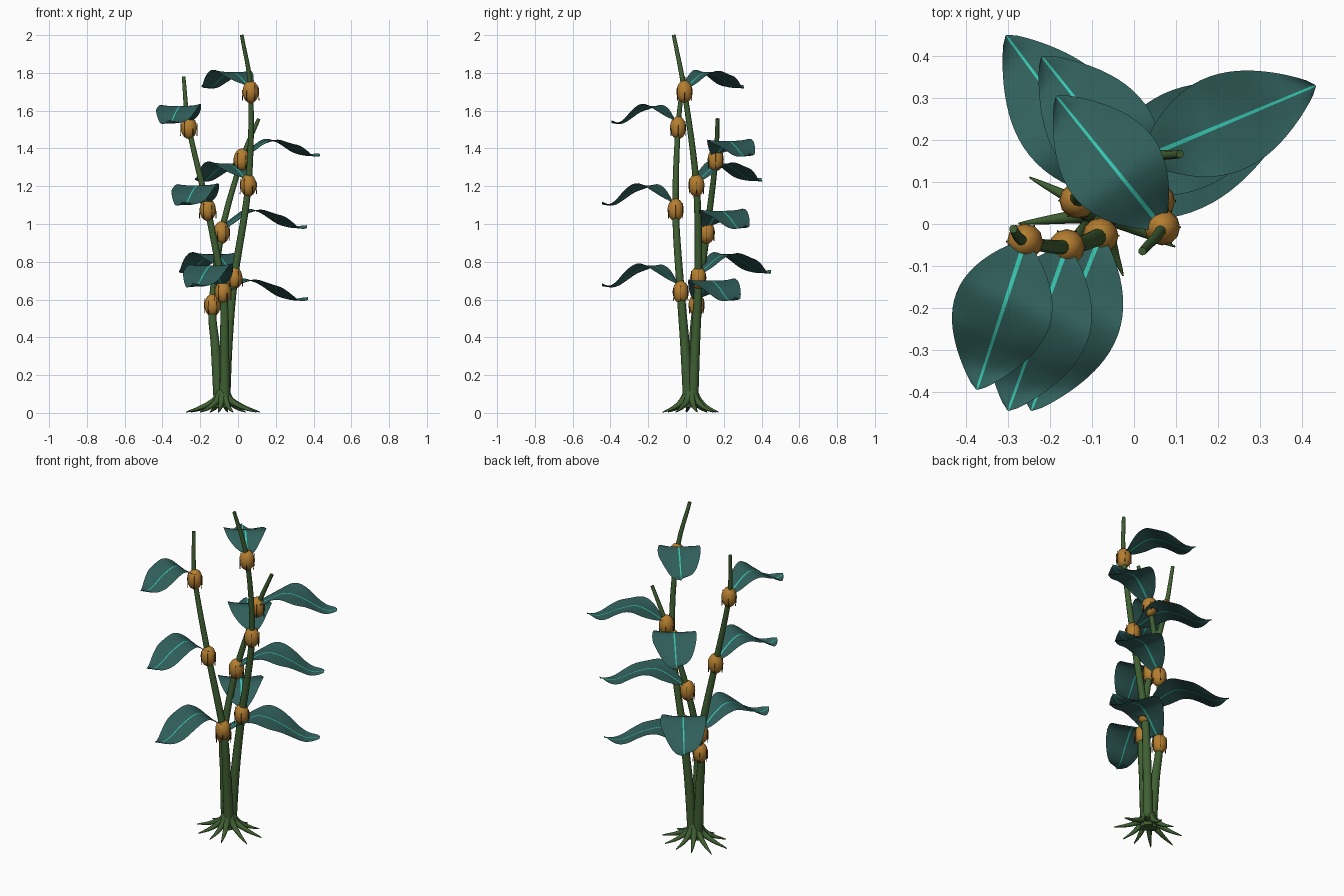
import bpy, bmesh, math
from mathutils import Vector

if "Cube" in bpy.data.objects:
    bpy.data.objects.remove(bpy.data.objects["Cube"])


def mat(name, rgb):
    m = bpy.data.materials.new(name)
    m.diffuse_color = (*rgb, 1)
    m.use_nodes = True
    m.node_tree.nodes["Principled BSDF"].inputs["Base Color"].default_value = m.diffuse_color
    return m


GREEN = mat("stem green", (0.05, 0.115, 0.032))
TEAL = mat("leaf teal", (0.03, 0.115, 0.105))
MINT = mat("vein mint", (0.04, 0.56, 0.43))
OCHRE = mat("bulb ochre", (0.46, 0.21, 0.03))
BROWN = mat("husk brown", (0.10, 0.06, 0.02))


def finish(name, bm, mats, angle=50):
    me = bpy.data.meshes.new(name)
    bm.to_mesh(me)
    bm.free()
    for m in mats:
        me.materials.append(m)
    ob = bpy.data.objects.new(name, me)
    bpy.context.collection.objects.link(ob)
    bpy.ops.object.select_all(action='DESELECT')
    ob.select_set(True)
    bpy.context.view_layer.objects.active = ob
    bpy.ops.object.shade_smooth_by_angle(angle=math.radians(angle))
    return ob


def spline(pts, steps):
    """Catmull-Rom through points given as tuples."""
    p = [Vector(q) for q in pts]
    p = [2 * p[0] - p[1]] + p + [2 * p[-1] - p[-2]]
    out = []
    for i in range(1, len(p) - 2):
        a, b, c, d = p[i - 1:i + 3]
        for k in range(steps):
            t = k / steps
            out.append(0.5 * (2 * b + (c - a) * t + (2 * a - 5 * b + 4 * c - d) * t * t
                              + (3 * b - a - 3 * c + d) * t ** 3))
    return out + [p[-2]]


def tube(bm, path, radius, sides=10):
    """Sweep rings along a path; radius is a function of 0..1."""
    rings = []
    n = len(path)
    for i, c in enumerate(path):
        d = (path[min(i + 1, n - 1)] - path[max(i - 1, 0)]).normalized()
        u = d.cross(Vector((0.3, 1, 0.1))).normalized()
        v = d.cross(u)
        r = radius(i / (n - 1))
        rings.append([bm.verts.new(c + r * (math.cos(a) * u + math.sin(a) * v))
                      for a in (2 * math.pi * k / sides for k in range(sides))])
    for a, b in zip(rings, rings[1:]):
        for k in range(sides):
            j = (k + 1) % sides
            bm.faces.new((a[k], a[j], b[j], b[k]))
    bm.faces.new(rings[0][::-1])
    bm.faces.new(rings[-1])
    bmesh.ops.recalc_face_normals(bm, faces=bm.faces)


def stem(name, pts):
    bm = bmesh.new()
    tube(bm, spline(pts, 6), lambda t: 0.029 - 0.019 * t)
    finish(name, bm, [GREEN])


# arch of a leaf: (position along leaf, share of its peak height)
ARCH = spline([(0, .2, 0), (.1, .42, 0), (.25, .82, 0), (.4, 1, 0), (.6, .72, 0),
               (.75, .38, 0), (.87, .2, 0), (1, .27, 0)], 4)


def leaf(name, node, tip, peak, width):
    node = Vector(node)
    run = Vector((tip[0] - node.x, tip[1] - node.y, 0))
    side = Vector((-run.y, run.x, 0)).normalized()
    bm = bmesh.new()
    cols = [-1, -.75, -.5, -.25, 0, 0, .25, .5, .75, 1]
    rows = []
    for q in ARCH:
        t = q.x
        w = 0.004 + width * math.sin(math.pi * min(t, 1) ** 0.92) ** 0.85 if t < 1 else 0.002
        vein = min(0.0045 * (1.2 - 0.6 * t), w * 0.5)
        row = []
        for k, s in enumerate(cols):
            off = s * w if s else (-vein if k == 4 else vein)
            curl = s * s * (0.008 * math.sin(math.pi * t) + 0.008 * math.sin(t * 13 + 1.5 * s))
            row.append(bm.verts.new(node + run * t + side * off
                                    + Vector((0, 0, peak * q.y + curl))))
        rows.append(row)
    for a, b in zip(rows, rows[1:]):
        for k in range(len(cols) - 1):
            f = bm.faces.new((a[k], b[k], b[k + 1], a[k + 1]))
            f.material_index = 1 if k == 4 else 0
    bmesh.ops.reverse_faces(bm, faces=bm.faces)
    finish(name, bm, [TEAL, MINT], 60)


def bulb(name, node):
    node = Vector(node)
    bm = bmesh.new()
    bmesh.ops.create_uvsphere(bm, u_segments=12, v_segments=10, radius=1)
    for v in bm.verts:
        v.co = Vector((v.co.x * 0.043, v.co.y * 0.043, v.co.z * 0.06)) + node
    finish(name, bm, [OCHRE])
    # thin upright husk spikes around the bulb
    bm = bmesh.new()
    for k in range(6):
        a = math.pi * k / 3
        c = node + Vector((math.cos(a), math.sin(a), 0)) * 0.0435
        path = [c + Vector((0, 0, z)) for z in (-0.045, -0.01, 0.035)]
        tube(bm, path, lambda t: 0.0025 - 0.002 * t, 5)
    finish(name + "_spikes", bm, [BROWN])


# per stem: base points, node points, end point, leaf tips, leaf peaks
PLANTS = {
    "tall": ([(-.07, .035, .03), (-.052, .05, .38)],
             [(-.02, .065, .715), (.055, .055, 1.205), (.067, -.008, 1.70)], (.02, -.065, 2.0),
             [(-.305, .45), (-.22, .40), (-.185, .305)], (.125, .115, .105)),
    "left": ([(-.07, .015, .03), (-.072, -.005, .35)],
             [(-.08, -.028, .64), (-.16, -.055, 1.075), (-.26, -.042, 1.51)], (-.288, -.012, 1.78),
             [(-.245, -.445), (-.30, -.445), (-.375, -.395)], (.14, .13, .115)),
    "right": ([(-.10, .03, .03), (-.12, .04, .35)],
              [(-.135, .056, .57), (-.087, .11, .955), (.02, .157, 1.34)], (.11, .167, 1.557),
              [(.37, .255), (.365, .305), (.433, .33)], (.13, .115, .10)),
}
for side, (base, nodes, end, tips, peaks) in PLANTS.items():
    stem(side + "_stem", base + nodes + [end])
    for i in range(3):
        bulb(f"{side}_bulb_{i + 1}", nodes[i])
        leaf(f"{side}_leaf_{i + 1}", nodes[i], tips[i], peaks[i], 0.122 - 0.004 * i)

# spreading roots
bm = bmesh.new()
ROOTS = [(10, .20), (45, .17), (80, .15), (117, .15), (153, .19), (187, .197),
         (225, .17), (261, .15), (290, .158), (336, .195)]
for deg, length in ROOTS:
    d = Vector((math.cos(math.radians(deg)), math.sin(math.radians(deg)), 0))
    c = Vector((-.08, .025, 0))
    path = spline([c + d * 0.015 + Vector((0, 0, .11)), c + d * 0.045 + Vector((0, 0, .065)),
                   c + d * length * .6 + Vector((0, 0, .028)),
                   c + d * length + Vector((0, 0, .004))], 4)
    tube(bm, path, lambda t: 0.022 * (1 - t) ** 0.8 + 0.002, 8)
finish("roots", bm, [GREEN])
